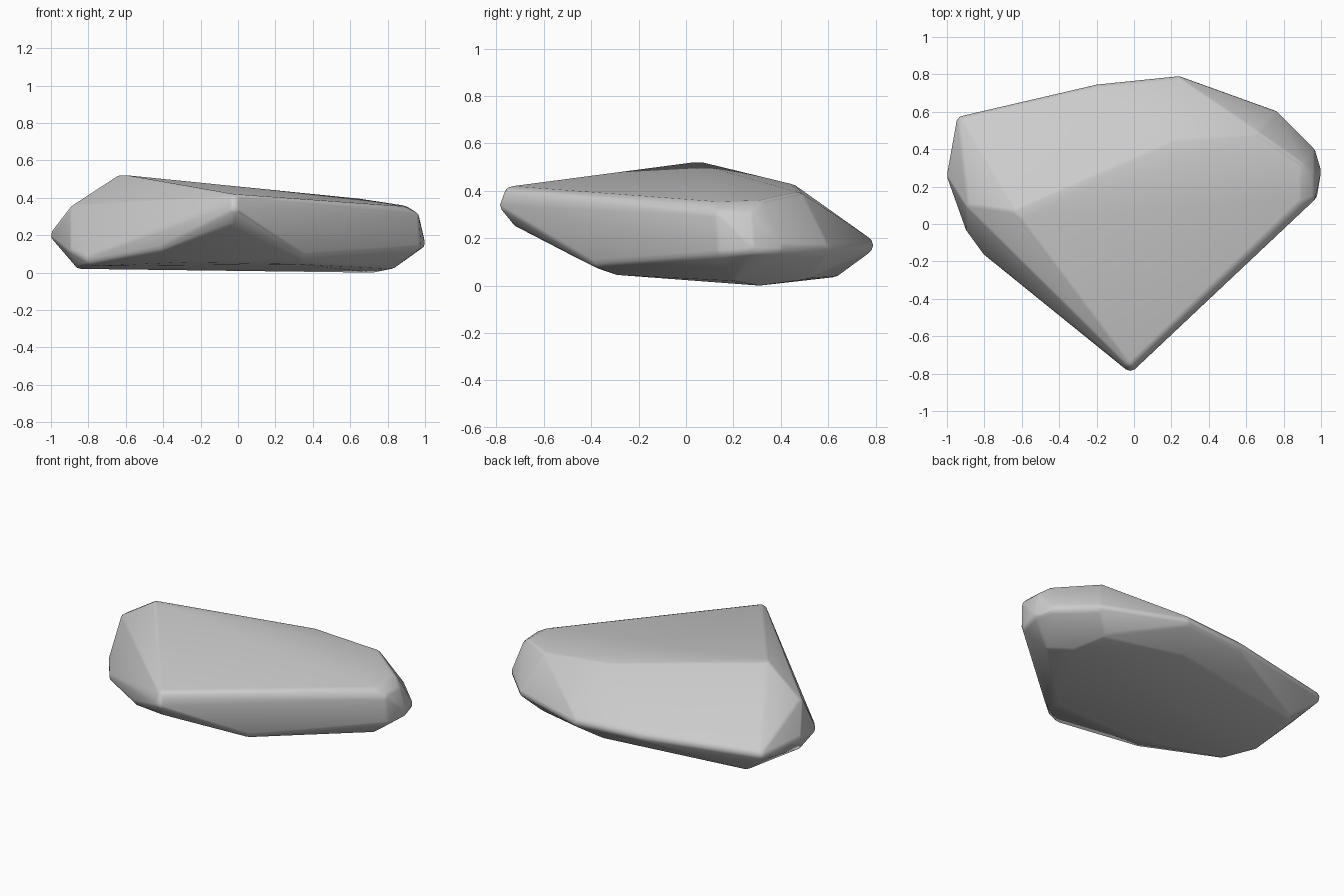
import bpy, bmesh, math
from mathutils import Vector

R = 0.04  # radius of the worn edges

# corner centres of the stone, each rounded by a small ball
top = [(-0.63, 0.07, 0.48), (-0.59, 0.03, 0.48), (-0.02, -0.73, 0.38),
       (0.88, 0.13, 0.315), (0.93, 0.15, 0.29), (0.93, 0.27, 0.285),
       (0.88, 0.31, 0.32), (0.22, 0.44, 0.39), (0.65, 0.47, 0.355)]
rim = [(-0.02, -0.745, 0.34), (-0.03, -0.70, 0.285), (0.96, 0.28, 0.16),
       (0.93, 0.38, 0.16), (0.74, 0.57, 0.155), (0.24, 0.75, 0.17),
       (-0.2, 0.705, 0.175), (-0.91, 0.54, 0.185), (-0.96, 0.26, 0.20),
       (-0.86, 0.10, 0.33), (-0.86, -0.02, 0.12), (0.94, 0.16, 0.15)]
base = [(-0.78, -0.13, 0.075), (-0.84, 0.08, 0.06), (-0.40, -0.43, 0.145),
        (-0.3, -0.32, 0.095), (0.33, -0.36, 0.11), (0.33, -0.29, 0.085),
        (0.82, 0.2, 0.06), (0.72, 0.31, 0.04), (0.65, 0.5, 0.065),
        (0.15, 0.62, 0.075), (-0.76, 0.47, 0.06)]

# stone: hull around all the rounded corners
bm = bmesh.new()
for p in top + rim + base:
    ball = bmesh.ops.create_icosphere(bm, subdivisions=2, radius=R)
    bmesh.ops.translate(bm, verts=ball["verts"], vec=Vector(p))
shell = bmesh.new()
for v in bm.verts:
    shell.verts.new(v.co)
bm.free()
bmesh.ops.convex_hull(shell, input=shell.verts[:])
loose = [v for v in shell.verts if not v.link_faces]
bmesh.ops.delete(shell, geom=loose, context='VERTS')
bmesh.ops.recalc_face_normals(shell, faces=shell.faces[:])

mesh = bpy.data.meshes.new("stone")
shell.to_mesh(mesh)
shell.free()
stone = bpy.data.objects.new("stone", mesh)
bpy.context.collection.objects.link(stone)
bpy.context.view_layer.objects.active = stone
stone.select_set(True)
bpy.ops.object.shade_smooth_by_angle(angle=math.radians(30))
